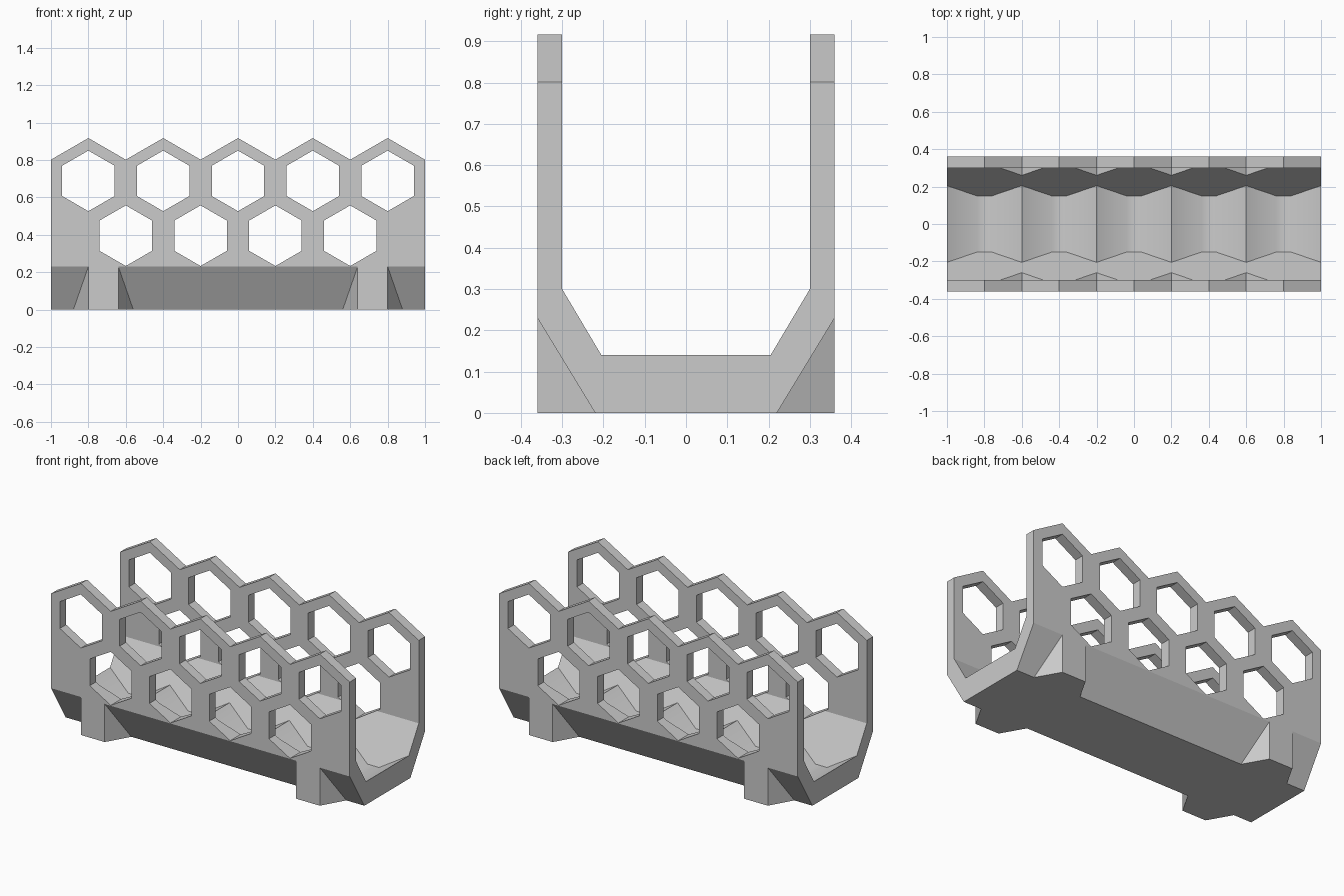
import bpy, bmesh
from math import radians, sin, cos, tan, pi

if "Cube" in bpy.data.objects:
    bpy.data.objects.remove(bpy.data.objects["Cube"], do_unlink=True)

# Plain grey plastic
grey = bpy.data.materials.new("grey_plastic")
grey.use_nodes = True
colour = (0.6, 0.6, 0.6, 1)
grey.diffuse_color = colour
grey.node_tree.nodes["Principled BSDF"].inputs["Base Color"].default_value = colour

HALF_W, WALL_IN, BASE_Y = 0.36, 0.30, 0.22      # half widths
BEND_OUT, BEND_IN = 0.23, 0.30                  # heights where walls begin
RIDGE_Z, VALLEY_Z, PEAK_Z = 0.14, 0.047, 0.917
SLOPE = tan(radians(30))
CELLS = [-0.8, -0.4, 0.0, 0.4, 0.8]


def make_object(name, bm):
    bmesh.ops.recalc_face_normals(bm, faces=bm.faces)
    mesh = bpy.data.meshes.new(name)
    bm.to_mesh(mesh)
    bm.free()
    mesh.materials.append(grey)
    obj = bpy.data.objects.new(name, mesh)
    bpy.context.collection.objects.link(obj)
    return obj


def section(dx):
    """Closed U-shaped cross-section at distance dx from a cell centre."""
    top = PEAK_Z - dx * SLOPE
    floor = max(VALLEY_Z, RIDGE_Z - (0.2 - dx) * SLOPE)
    floor_y = WALL_IN - (BEND_IN - floor) * 0.095 / 0.16
    half = [(BASE_Y, 0), (HALF_W, BEND_OUT), (HALF_W, top),
            (WALL_IN, top), (WALL_IN, BEND_IN), (floor_y, floor)]
    return half + [(-y, z) for y, z in reversed(half)]


# Tray body: U sections lofted along x, with zigzag rims and valleys in the floor
flat = 0.2 - (RIDGE_Z - VALLEY_Z) / SLOPE
stations = [(-1.0, 0.2)]
for c in CELLS:
    stations += [(c - flat, flat), (c, 0), (c + flat, flat), (c + 0.2, 0.2)]
bm = bmesh.new()
rings = [[bm.verts.new((x, y, z)) for y, z in section(dx)] for x, dx in stations]
for a, b in zip(rings, rings[1:]):
    for i in range(len(a)):
        j = (i + 1) % len(a)
        bm.faces.new((a[i], a[j], b[j], b[i]))
bm.faces.new(rings[0])
bm.faces.new(rings[-1])
bmesh.ops.dissolve_limit(bm, angle_limit=radians(0.5), verts=bm.verts, edges=bm.edges)
body = make_object("tray_body", bm)

# Hexagonal holes through both walls, two staggered rows
bm = bmesh.new()
holes = [(x, 0.688) for x in CELLS] + [(x + 0.2, 0.395) for x in CELLS[:-1]]
for cx, cz in holes:
    hexagon = [(cx + 0.162 * sin(k * pi / 3), cz + 0.162 * cos(k * pi / 3)) for k in range(6)]
    ends = [[bm.verts.new((x, y, z)) for x, z in hexagon] for y in (-0.5, 0.5)]
    for end in ends:
        bm.faces.new(end)
    for k in range(6):
        n = (k + 1) % 6
        bm.faces.new((ends[0][k], ends[0][n], ends[1][n], ends[1][k]))
cutter = make_object("hole_cutter", bm)
cutter.hide_render = True

cut = body.modifiers.new("holes", "BOOLEAN")
cut.operation = "DIFFERENCE"
cut.solver = "EXACT"
cut.object = cutter
bpy.context.view_layer.objects.active = body
body.select_set(True)
bpy.ops.object.modifier_apply(modifier=cut.name)
bpy.data.objects.remove(cutter, do_unlink=True)
bpy.ops.object.shade_smooth_by_angle(angle=radians(30.3))

# Four wedge feet that fill the outer chamfer
for sx, side in ((1, "left"), (-1, "right")):
    for sy, end in ((-1, "front"), (1, "back")):
        bm = bmesh.new()
        lo, hi = sx * 0.64, sx * 0.80
        outer, inner = sy * HALF_W, sy * BASE_Y
        for p in [(lo, outer, 0), (hi, outer, 0), (lo, outer, BEND_OUT), (hi, outer, BEND_OUT),
                  (sx * 0.56, inner, 0), (sx * 0.88, inner, 0)]:
            bm.verts.new(p)
        bmesh.ops.convex_hull(bm, input=bm.verts)
        bmesh.ops.dissolve_limit(bm, angle_limit=radians(0.5), verts=bm.verts, edges=bm.edges)
        make_object(f"{end}_{side}_foot", bm)
